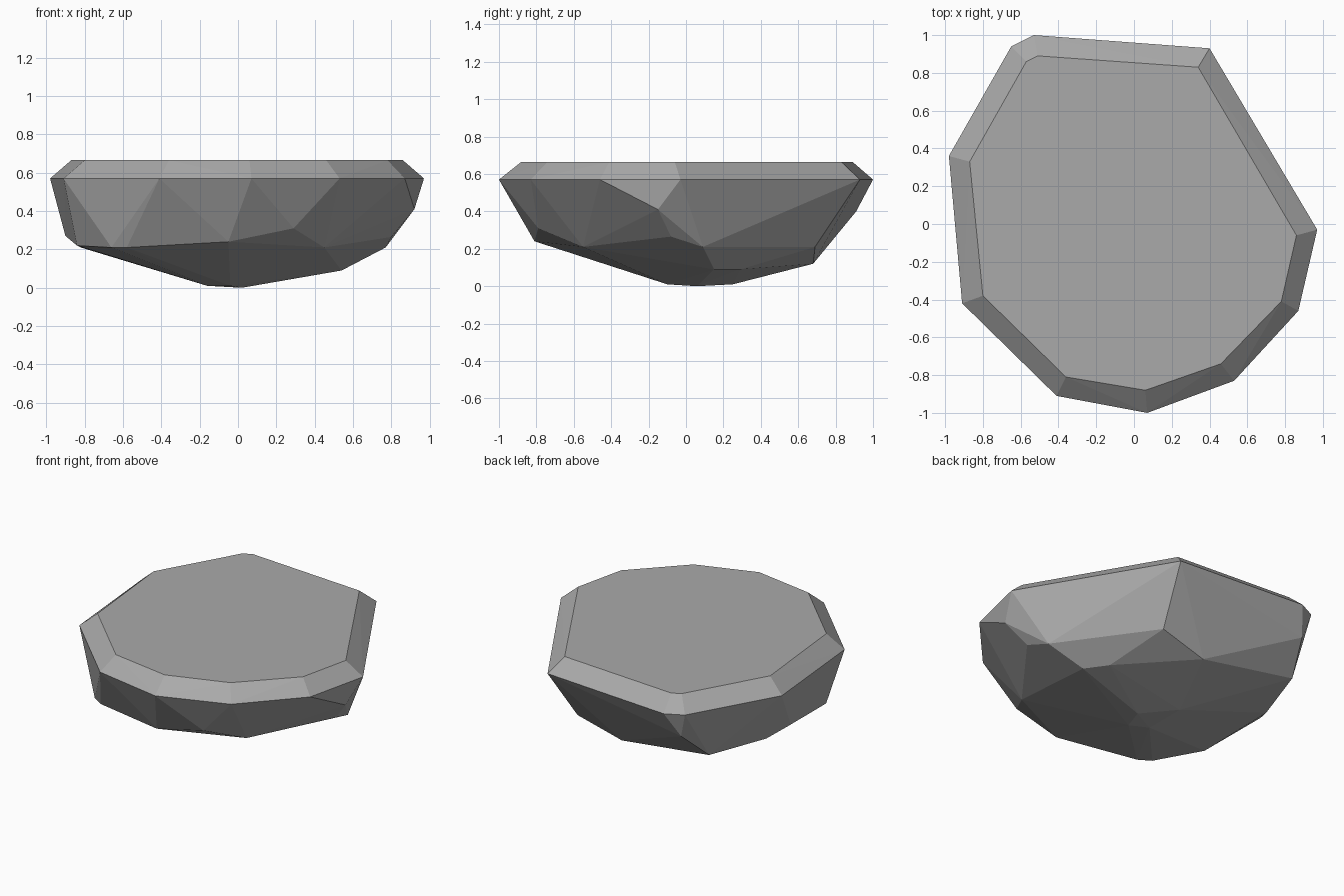
import bpy
import bmesh
import math

cube = bpy.data.objects.get("Cube")
if cube:
    bpy.data.objects.remove(cube, do_unlink=True)

# One plain grey stone colour
stone = bpy.data.materials.new("stone grey")
stone.use_nodes = True
grey = (0.4, 0.4, 0.4, 1.0)
stone.diffuse_color = grey
bsdf = stone.node_tree.nodes["Principled BSDF"]
bsdf.inputs["Base Color"].default_value = grey
bsdf.inputs["Roughness"].default_value = 0.9

RIM_Z, TOP_Z = 0.57, 0.665

# Widest outline of the slab, and the flat top inside its bevel
rim = [(-.65, .94), (-.53, 1), (.40, .93), (.97, -.03), (.87, -.46),
       (.53, -.83), (.07, -1), (-.41, -.91), (-.91, -.42), (-.98, .36)]
top = [(-.57, .86), (-.51, .89), (.34, .83), (.86, -.06), (.78, -.41),
       (.46, -.74), (.06, -.88), (-.36, -.81), (-.80, -.38), (-.87, .33)]

# Chipped corners of the underside
flank = [(.92, -.15, .41), (.80, -.08, .265), (.77, .09, .21),
         (.34, .69, .21), (.01, .68, .12), (-.60, .91, .40),
         (-.68, .72, .22), (-.82, .30, .21), (-.90, .15, .27),
         (-.84, -.32, .22), (-.66, -.61, .21), (-.58, -.66, .21),
         (-.05, -.81, .24), (.29, -.79, .31), (.45, -.55, .21)]
keel = [(.54, .15, .09), (.44, .29, .09), (-.16, .25, .01),
        (.02, .06, 0), (-.16, -.04, .01), (-.04, -.10, .01)]


def hull_object(name, points, material):
    """Wrap corner points in a flat-faced solid."""
    bm = bmesh.new()
    for p in points:
        bm.verts.new(p)
    result = bmesh.ops.convex_hull(bm, input=bm.verts[:])
    loose = {g for g in result["geom_interior"] + result["geom_unused"]
             if isinstance(g, bmesh.types.BMVert)}
    bmesh.ops.delete(bm, geom=list(loose), context='VERTS')
    bmesh.ops.dissolve_limit(bm, angle_limit=math.radians(1),
                             verts=bm.verts[:], edges=bm.edges[:])
    bmesh.ops.recalc_face_normals(bm, faces=bm.faces[:])
    mesh = bpy.data.meshes.new(name)
    bm.to_mesh(mesh)
    bm.free()
    mesh.materials.append(material)
    obj = bpy.data.objects.new(name, mesh)
    bpy.context.collection.objects.link(obj)
    return obj


# Flat-topped rock
corners = [(x, y, RIM_Z) for x, y in rim] + [(x, y, TOP_Z) for x, y in top]
hull_object("flat_topped_rock", corners + flank + keel, stone)
